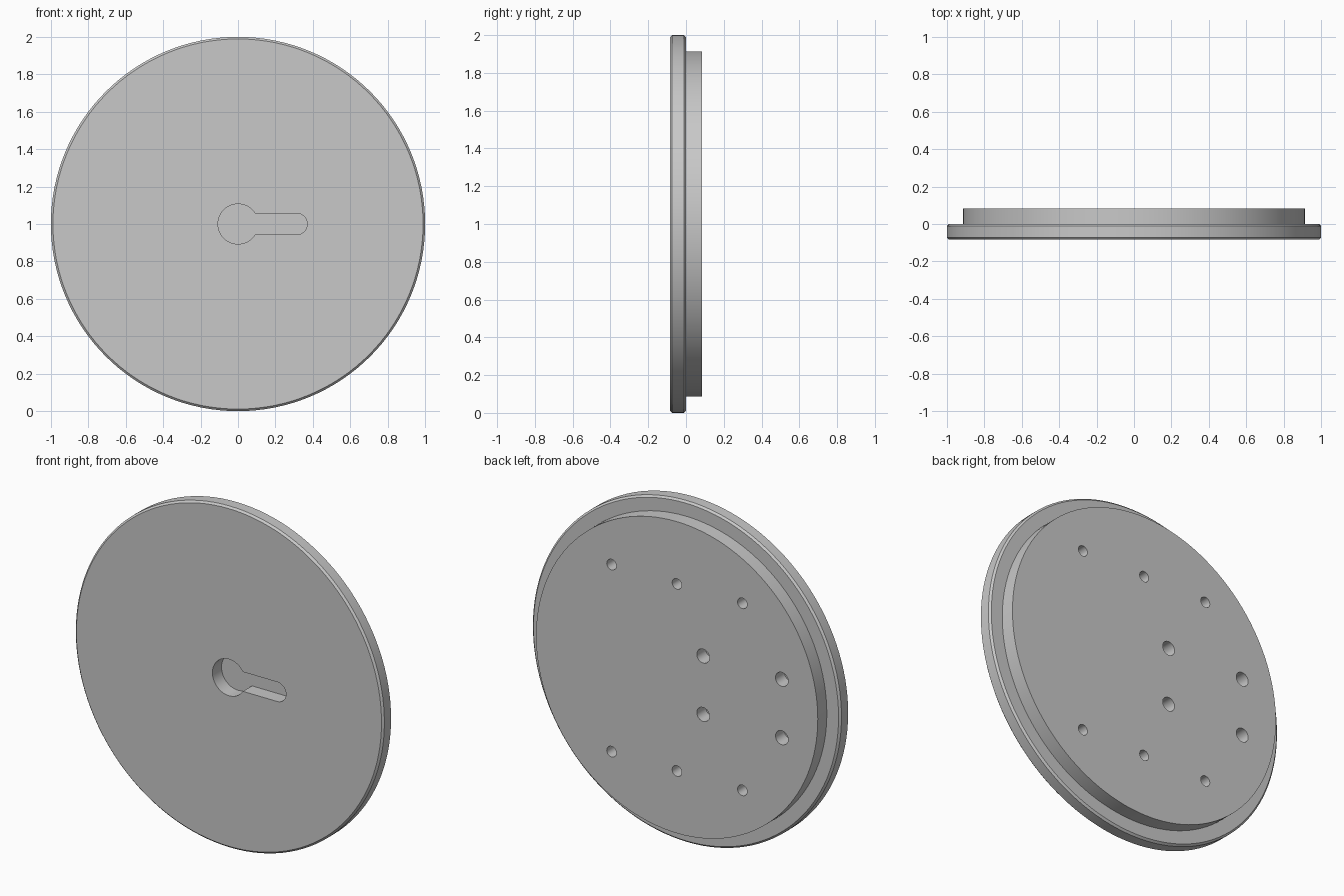
import bpy, bmesh, math

if "Cube" in bpy.data.objects:
    bpy.data.objects.remove(bpy.data.objects["Cube"])

HALF = 0.084      # half of total thickness
CENTRE_Z = 1.0


def arc(cx, cz, r, a0, a1, n, closed=False):
    """Points (x, z) along an arc; a closed arc drops the repeated end point."""
    steps = n if closed else n - 1
    return [(cx + r * math.cos(a0 + (a1 - a0) * i / steps),
             cz + r * math.sin(a0 + (a1 - a0) * i / steps)) for i in range(n)]


def circle(cx, cz, r, n):
    return arc(cx, cz, r, 0, 2 * math.pi, n, True)


def loft(bm, sections):
    """Solid through matching outlines, each given as (outline, y)."""
    rings = [[bm.verts.new((x, y, z + CENTRE_Z)) for x, z in outline]
             for outline, y in sections]
    for a, b in zip(rings, rings[1:]):
        for i in range(len(a)):
            j = (i + 1) % len(a)
            bm.faces.new((a[i], a[j], b[j], b[i]))
    bm.faces.new(rings[0])
    bm.faces.new(rings[-1])


def make_object(name, bm):
    bmesh.ops.recalc_face_normals(bm, faces=bm.faces[:])
    mesh = bpy.data.meshes.new(name)
    bm.to_mesh(mesh)
    bm.free()
    obj = bpy.data.objects.new(name, mesh)
    bpy.context.collection.objects.link(obj)
    return obj


# Stepped disc: chamfered flange in front, plain boss behind
CH = 0.011
profile = [(1 - CH, -HALF), (1, -HALF + CH), (1, -CH), (1 - CH, 0),
           (0.913, 0), (0.913, HALF)]
bm = bmesh.new()
loft(bm, [(circle(0, 0, r, 128), y) for r, y in profile])
disc = make_object("stepped_disc", bm)

grey = bpy.data.materials.new("grey")
grey.diffuse_color = (0.58, 0.58, 0.58, 1)
grey.use_nodes = True
grey.node_tree.nodes["Principled BSDF"].inputs["Base Color"].default_value = grey.diffuse_color
disc.data.materials.append(grey)

# Keyhole pocket in the front
R, W, END = 0.107, 0.057, 0.313
a = math.asin(W / R)
keyhole = (arc(0, 0, R, a, 2 * math.pi - a, 40)
           + arc(END, 0, W, -math.pi / 2, math.pi / 2, 20))
bm = bmesh.new()
loft(bm, [(keyhole, -HALF - 0.05), (keyhole, 0)])

# Blind holes in the back: two rows of three small, four larger
small = [(x, z, 0.031) for x in (-0.424, 0, 0.424) for z in (-0.548, 0.548)]
large = [(x, z, 0.041) for x in (-0.68, -0.17) for z in (-0.171, 0.171)]
for x, z, r in small + large:
    hole = circle(x, z, r, 32)
    loft(bm, [(hole, 0.002), (hole, HALF + 0.05)])
cutter = make_object("pocket_cutter", bm)
cutter.hide_render = True

cut = disc.modifiers.new("pockets", 'BOOLEAN')
cut.operation = 'DIFFERENCE'
cut.solver = 'EXACT'
cut.object = cutter

bpy.ops.object.select_all(action='DESELECT')
disc.select_set(True)
bpy.context.view_layer.objects.active = disc
bpy.ops.object.modifier_apply(modifier=cut.name)
bpy.data.objects.remove(cutter)
bpy.ops.object.shade_smooth_by_angle(angle=math.radians(30))
